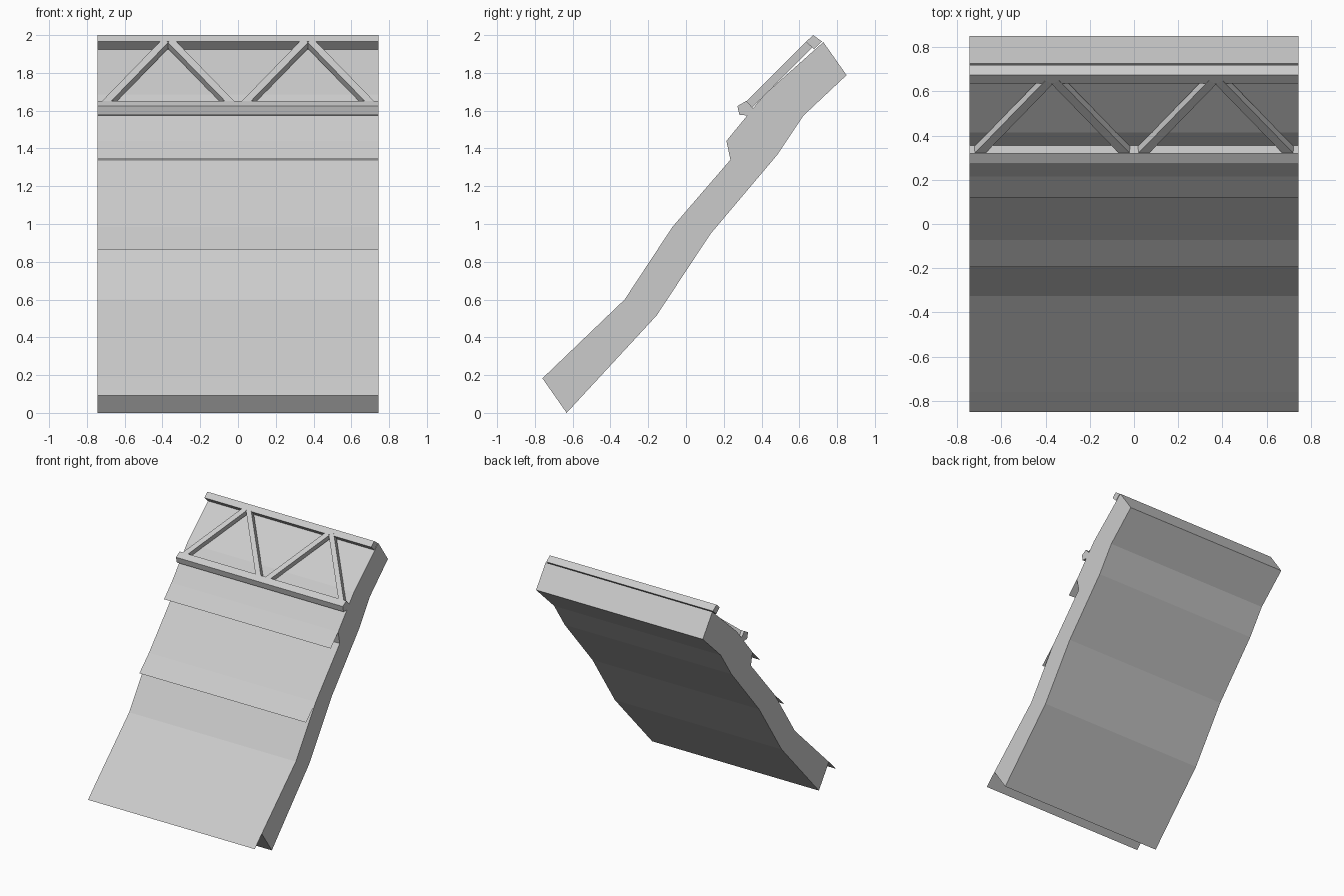
import bpy
from mathutils import Vector, Matrix

cube = bpy.data.objects.get("Cube")
if cube:
    bpy.data.objects.remove(cube)

HALF = 0.745  # half of the model's width

grey = bpy.data.materials.new("light grey")
grey.use_nodes = True
grey.diffuse_color = (0.6, 0.6, 0.6, 1)
grey.node_tree.nodes["Principled BSDF"].inputs["Base Color"].default_value = (0.6, 0.6, 0.6, 1)


def make(name, verts, faces):
    mesh = bpy.data.meshes.new(name)
    mesh.from_pydata(verts, [], faces)
    mesh.materials.append(grey)
    obj = bpy.data.objects.new(name, mesh)
    bpy.context.collection.objects.link(obj)
    return obj


def extrude(name, profile, half=HALF):
    """Closed (y, z) outline, counter-clockwise seen from +x, swept across the width."""
    n = len(profile)
    verts = [(x, y, z) for x in (-half, half) for y, z in profile]
    sides = [(i, (i + 1) % n, n + (i + 1) % n, n + i) for i in range(n)]
    sides = [tuple(reversed(f)) for f in sides]
    return make(name, verts, sides + [tuple(reversed(range(n))), tuple(range(n, 2 * n))])


def flap(name, low, high):
    """Thin overhanging sheet from its free lower edge up to the slab."""
    return make(name, [(-HALF, *low), (HALF, *low), (HALF, *high), (-HALF, *high)],
                [(0, 1, 2, 3)])


def strut(name, start, end, width, depth):
    """Square bar between two points, kept flat to the truss plane."""
    start, end = Vector(start), Vector(end)
    along = (end - start).normalized()
    normal = Vector((0, -1, 1)).normalized()
    side = normal.cross(along).normalized()
    verts = [p + side * (a * width / 2) + normal * (b * depth / 2)
             for p in (start, end) for a, b in ((-1, -1), (1, -1), (1, 1), (-1, 1))]
    faces = [(3, 2, 1, 0), (4, 5, 6, 7)]
    faces += [(i, (i + 1) % 4, 4 + (i + 1) % 4, 4 + i) for i in range(4)]
    return make(name, verts, faces)


# Bent sloping slab: back edge upwards, then front edge downwards
back = [(-0.632, 0), (-0.156, 0.515), (0.13, 0.948), (0.484, 1.367), (0.62, 1.572), (0.85, 1.788)]
front = [(0.727, 1.963), (0.415, 1.685), (0.214, 1.44), (0.235, 1.34),
         (-0.072, 0.984), (-0.325, 0.6), (-0.76, 0.183)]
extrude("sloping_slab", back + front)

# Overhanging sheets that lap over the section below
flap("lower_flap", (-0.85, 0.093), (-0.76, 0.183))
flap("middle_flap", (-0.195, 0.865), (-0.072, 0.984))
flap("upper_flap", (0.12, 1.343), (0.214, 1.44))

# Truss rails
extrude("lower_rail", [(0.283, 1.577), (0.325, 1.575), (0.357, 1.61), (0.32, 1.652), (0.272, 1.624)])
extrude("upper_rail", [(0.677, 1.925), (0.72, 1.966), (0.673, 2.0), (0.636, 1.965)])

# Zigzag truss struts, repeated on both sides
for label, sign in (("left", 1), ("right", -1)):
    for part, foot, head in (("outer", 0.71, 0.385), ("inner", 0.03, 0.355)):
        strut(f"{label}_{part}_strut", (sign * foot, 0.322, 1.62),
              (sign * head, 0.656, 1.954), 0.04, 0.045)
